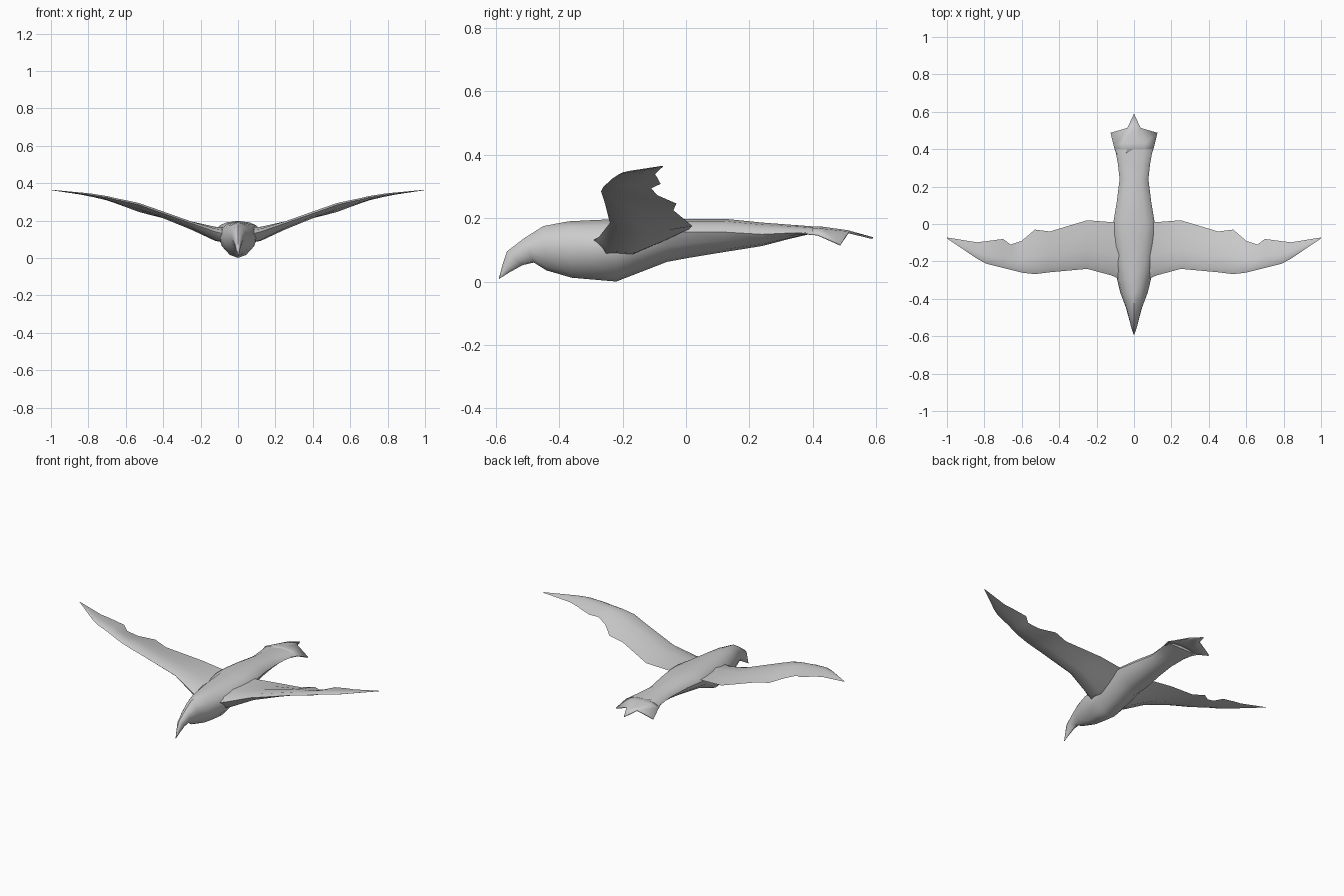
import bpy, bmesh
from mathutils import Vector

if "Cube" in bpy.data.objects:
    bpy.data.objects.remove(bpy.data.objects["Cube"])


def finish(name, bm, smooth=35):
    bmesh.ops.remove_doubles(bm, verts=bm.verts, dist=0.0005)
    bmesh.ops.recalc_face_normals(bm, faces=bm.faces)
    mesh = bpy.data.meshes.new(name)
    bm.to_mesh(mesh)
    bm.free()
    ob = bpy.data.objects.new(name, mesh)
    bpy.context.collection.objects.link(ob)
    bpy.ops.object.select_all(action='DESELECT')
    ob.select_set(True)
    bpy.context.view_layer.objects.active = ob
    bpy.ops.object.shade_smooth_by_angle(angle=smooth * 3.14159 / 180)
    return ob


def loft(rings, cap_start=True, cap_end=True):
    bm = bmesh.new()
    rows = [[bm.verts.new(p) for p in r] for r in rings]
    n = len(rows[0])
    for a, b in zip(rows, rows[1:]):
        for i in range(n):
            bm.faces.new((a[i], a[(i + 1) % n], b[(i + 1) % n], b[i]))
    if cap_start:
        bm.faces.new(rows[0])
    if cap_end:
        bm.faces.new(rows[-1])
    return bm


# body: y top, z top, y bottom, z bottom, half width, height of widest line (0..1)
body = [
    (-.59, .012, -.59, .008, .002, .5),
    (-.578, .055, -.555, .03, .010, .5),
    (-.565, .095, -.515, .052, .018, .5),
    (-.51, .137, -.48, .06, .030, .5),
    (-.45, .175, -.44, .035, .044, .5),
    (-.37, .19, -.36, .012, .074, .5),
    (-.29, .194, -.29, .006, .092, .52),
    (-.21, .197, -.22, .0, .105, .58),
    (-.06, .198, -.06, .062, .112, .68),
    (.01, .198, .01, .075, .110, .66),
    (.12, .198, .12, .093, .092, .6),
    (.24, .186, .24, .112, .077, .5),
    (.32, .18, .32, .133, .086, .42),
    (.40, .174, .40, .152, .100, .0),
]


def body_ring(yt, zt, yb, zb, w, k):
    top, bot = Vector((0, yt, zt)), Vector((0, yb, zb))
    # lateral factor, height factor of each half-ring point
    half = [(.55, k + (1 - k) * .82), (.88, k + (1 - k) * .45), (1, k),
            (.82, k * .55), (.42, k * .14)]
    right = [bot.lerp(top, h) + Vector((w * f, 0, 0)) for f, h in half]
    left = [Vector((-p.x, p.y, p.z)) for p in reversed(right)]
    return [top] + right + [bot] + left


finish("body", loft([body_ring(*s) for s in body]), 45)

# wing: x, leading y z, trailing y z, rise above chord, drop below chord
wing = [
    (0, -.33, .11, .015, .165, .03, .06),
    (.12, -.275, .14, .01, .166, .016, .06),
    (.25, -.24, .185, .02, .175, .014, .03),
    (.45, -.258, .255, -.04, .225, .018, .010),
    (.53, -.268, .284, -.03, .246, .018, .008),
    (.60, -.26, .30, -.09, .272, .015, .007),
    (.66, -.245, .313, -.11, .294, .013, .007),
    (.70, -.235, .323, -.08, .308, .012, .006),
    (.79, -.212, .338, -.092, .330, .010, .006),
    (.84, -.185, .345, -.098, .339, .007, .004),
    (1, -.077, .364, -.072, .363, .001, .001),
]


def wing_ring(x, yl, zl, yt, zt, up, down):
    lead, trail = Vector((x, yl, zl)), Vector((x, yt, zt))
    shape = [(0, 0), (.12, up * .8), (.4, up), (.72, up * .5), (1, 0),
             (.72, -down * .5), (.4, -down), (.12, -down * .8)]
    return [lead.lerp(trail, t) + Vector((0, 0, h)) for t, h in shape]


wings = finish("wings", loft([wing_ring(*s) for s in wing], cap_start=False), 40)
wings.modifiers.new("mirror", 'MIRROR').use_clip = True

# tail fan: drooping outer feathers and a pointed centre feather
rows = [
    [(0, .37, .172), (.05, .37, .169), (.092, .37, .152)],
    [(0, .43, .17), (.06, .43, .164), (.107, .415, .148)],
    [(0, .51, .159), (.035, .513, .155), (.124, .487, .116)],
]
bm = bmesh.new()
for s in (1, -1):
    grid = [[bm.verts.new((s * x, y, z)) for x, y, z in r] for r in rows]
    for a, b in zip(grid, grid[1:]):
        for i in range(2):
            q = (a[i], a[i + 1], b[i + 1], b[i])
            bm.faces.new(q if s > 0 else q[::-1])
    tip = bm.verts.new((0, .589, .137))
    t = (grid[2][0], grid[2][1], tip)
    bm.faces.new(t if s > 0 else t[::-1])
tail = finish("tail_feathers", bm, 30)
thick = tail.modifiers.new("thickness", 'SOLIDIFY')
thick.thickness = .006
thick.offset = 0
